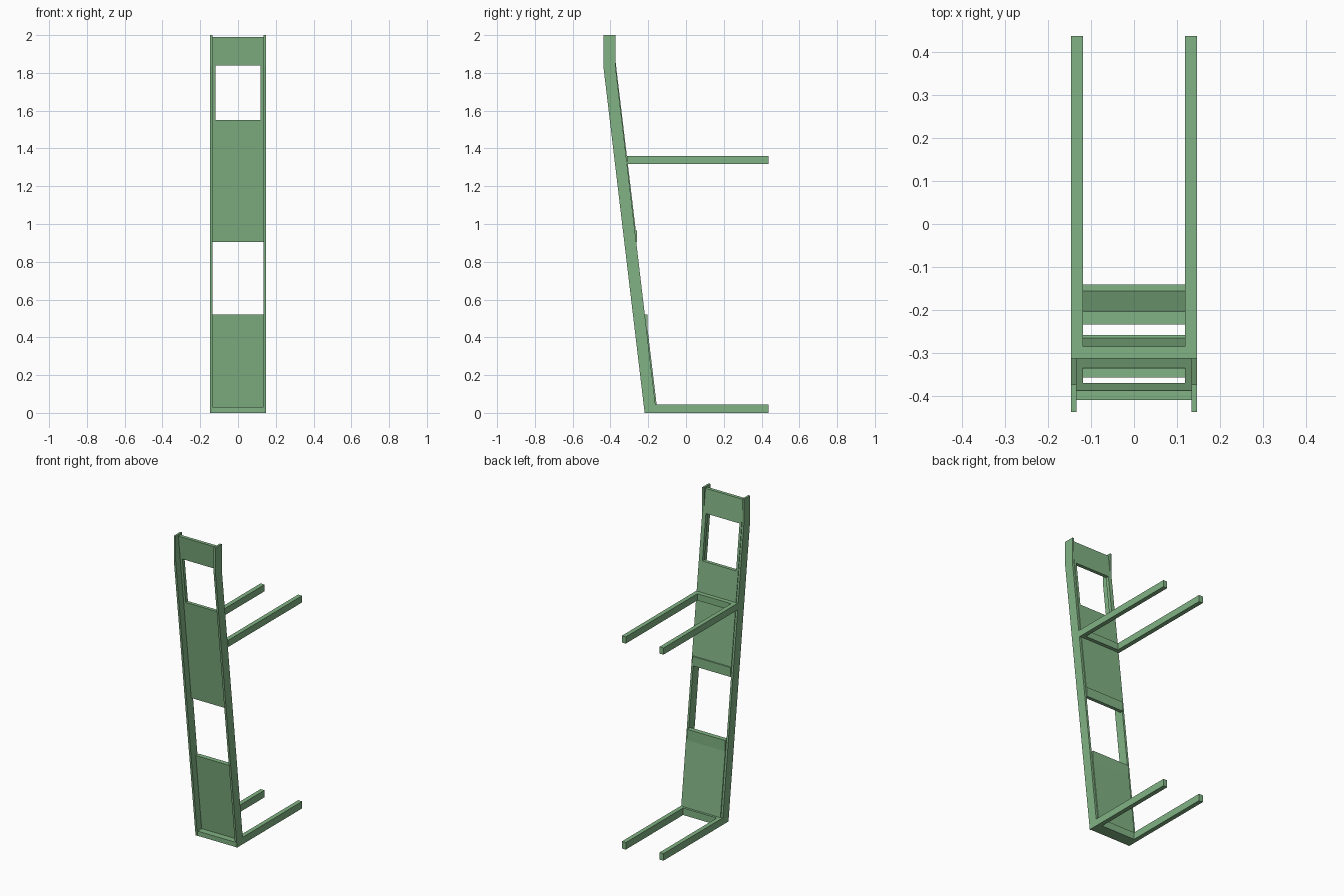
import bpy, bmesh

if "Cube" in bpy.data.objects:
    bpy.data.objects.remove(bpy.data.objects["Cube"])

green = bpy.data.materials.new("green_paint")
green.diffuse_color = (0.22, 0.45, 0.23, 1)
green.use_nodes = True
green.node_tree.nodes["Principled BSDF"].inputs["Base Color"].default_value = green.diffuse_color


def prism(name, profile, x0, x1):
    """Extrude a (y, z) side profile from x0 to x1."""
    bm = bmesh.new()
    face = bm.faces.new([bm.verts.new((x0, y, z)) for y, z in profile])
    new = bmesh.ops.extrude_face_region(bm, geom=[face])["geom"]
    verts = [v for v in new if isinstance(v, bmesh.types.BMVert)]
    bmesh.ops.translate(bm, verts=verts, vec=(x1 - x0, 0, 0))
    bmesh.ops.recalc_face_normals(bm, faces=bm.faces[:])
    me = bpy.data.meshes.new(name)
    bm.to_mesh(me)
    bm.free()
    me.materials.append(green)
    ob = bpy.data.objects.new(name, me)
    bpy.context.collection.objects.link(ob)
    return ob


def box(name, x0, x1, y0, y1, z0, z1):
    return prism(name, [(y0, z0), (y1, z0), (y1, z1), (y0, z1)], x0, x1)


def back(z):
    """Rear surface of the leaning panels."""
    return -0.155 - 0.1197 * (z - 0.04)


T = 0.022      # panel thickness
W = 0.134      # panel half width
IN, OUT = 0.119, 0.147

# Leaning side rails with an upright top, and the rearward arms
rail = [(-0.219, 0), (-0.157, 0), (-0.162, 0.045), (-0.374, 1.84),
        (-0.374, 2), (-0.438, 2), (-0.438, 1.84)]
for side, s in (("left", -1), ("right", 1)):
    prism(f"{side}_rail", rail, s * W, s * OUT)
    box(f"{side}_lower_arm", s * IN, s * OUT, -0.17, 0.438, 0, 0.045)
    box(f"{side}_upper_arm", s * IN, s * OUT, -0.313, 0.438, 1.317, 1.36)

# Base plate and cross bars joining the arms
box("base_plate", -W, W, -0.217, -0.165, 0, 0.03)
box("lower_cross_bar", -IN, IN, -0.17, -0.141, 0, 0.045)
prism("upper_cross_bar", [(back(1.317) - 0.005, 1.317), (-0.285, 1.317),
                          (-0.285, 1.36), (back(1.36) - 0.005, 1.36)], -IN, IN)

# Lower panel with an upright top lip
prism("lower_panel", [(back(0.02) - T, 0.02), (back(0.02), 0.02),
                      (back(0.45), 0.45), (back(0.45), 0.52),
                      (back(0.52) - T, 0.52)], -W, W)

# Middle panel with an upright bottom lip
b = back(0.905)
prism("middle_panel", [(b - T, 0.905), (b, 0.905), (b, 0.965),
                       (back(0.965), 0.966), (back(1.55), 1.55),
                       (back(1.55) - T, 1.55)], -W, W)


def slab(name, x0, x1, z0, z1):
    return prism(name, [(back(z0) - T, z0), (back(z0), z0),
                        (back(z1), z1), (back(z1) - T, z1)], x0, x1)


# Window sides and header
for side, s in (("left", -1), ("right", 1)):
    slab(f"{side}_window_jamb", s * IN, s * W, 1.55, 1.84)
slab("header_panel", -W, W, 1.84, 1.99)
